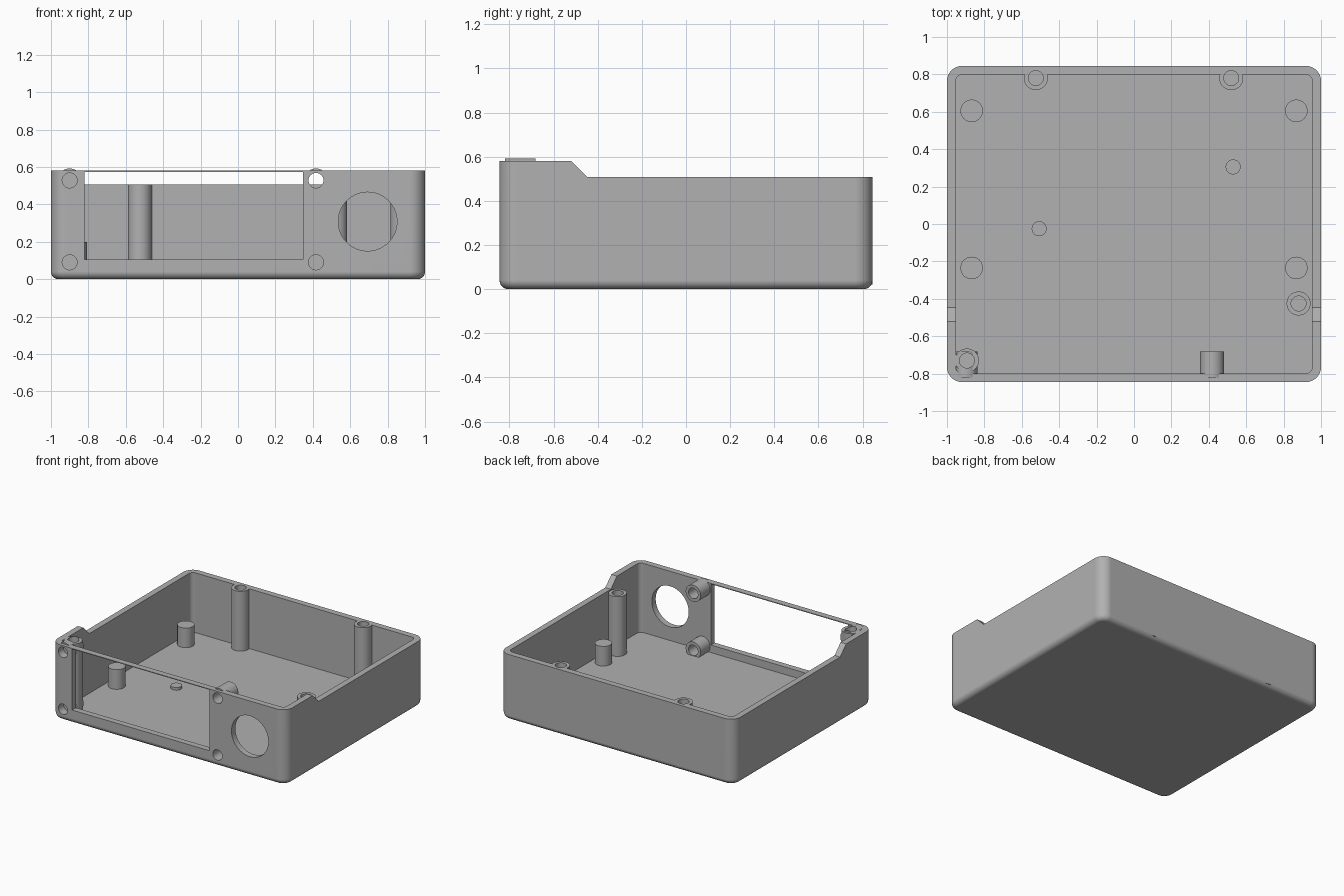
import bpy, bmesh
from math import sin, cos, pi, radians
from mathutils import Matrix

if "Cube" in bpy.data.objects:
    bpy.data.objects.remove(bpy.data.objects["Cube"], do_unlink=True)

GREY = (0.44, 0.44, 0.44, 1)
mat = bpy.data.materials.new("plain grey")
mat.use_nodes = True
mat.diffuse_color = GREY
mat.node_tree.nodes["Principled BSDF"].inputs["Base Color"].default_value = GREY

HX, HY = 1.0, 0.845          # outer half sizes
WALL, FLOOR = 0.047, 0.047
LOW, HIGH = 0.507, 0.58      # rim heights
CORNER, FILLET = 0.08, 0.04
POST_R, HOLE_R = 0.064, 0.04


def finish(name, bm):
    bmesh.ops.recalc_face_normals(bm, faces=bm.faces)
    mesh = bpy.data.meshes.new(name)
    bm.to_mesh(mesh)
    bm.free()
    mesh.materials.append(mat)
    ob = bpy.data.objects.new(name, mesh)
    bpy.context.collection.objects.link(ob)
    return ob


def select(ob):
    bpy.ops.object.select_all(action='DESELECT')
    ob.select_set(True)
    bpy.context.view_layer.objects.active = ob


def smooth(ob):
    select(ob)
    bpy.ops.object.shade_smooth_by_angle(angle=radians(30))


def ring(bm, inset, z, steps=8):
    """Rounded rectangle, inset from the outer outline."""
    r = CORNER - inset
    verts = []
    for k, (sx, sy) in enumerate([(1, 1), (-1, 1), (-1, -1), (1, -1)]):
        for i in range(steps + 1):
            a = (k + i / steps) * pi / 2
            verts.append(bm.verts.new((sx * (HX - CORNER) + r * cos(a),
                                       sy * (HY - CORNER) + r * sin(a), z)))
    return verts


def cylinder(name, x, y, z, r, length, along_y=False, segments=40):
    """Upright from z, or running towards +y from y."""
    bm = bmesh.new()
    bmesh.ops.create_cone(bm, cap_ends=True, segments=segments, radius1=r, radius2=r,
                          depth=length, matrix=Matrix.Translation((0, 0, length / 2)))
    if along_y:
        bm.transform(Matrix.Rotation(-pi / 2, 4, 'X'))
    bm.transform(Matrix.Translation((x, y, z)))
    return finish(name, bm)


def prism(name, points, x0, x1):
    """Side outline (y, z) extruded along x."""
    bm = bmesh.new()
    face = bm.faces.new([bm.verts.new((x0, y, z)) for y, z in points])
    ext = bmesh.ops.extrude_face_region(bm, geom=[face])
    moved = [v for v in ext["geom"] if isinstance(v, bmesh.types.BMVert)]
    bmesh.ops.translate(bm, verts=moved, vec=(x1 - x0, 0, 0))
    return finish(name, bm)


def combine(target, tool, operation):
    mod = target.modifiers.new("combine", 'BOOLEAN')
    mod.operation, mod.solver, mod.object = operation, 'EXACT', tool
    select(target)
    bpy.ops.object.modifier_apply(modifier=mod.name)
    bpy.data.objects.remove(tool, do_unlink=True)


# Open tray: filleted bottom, outer wall, rim, inner wall and floor
bm = bmesh.new()
levels = [(FILLET * (1 - sin(a)), FILLET * (1 - cos(a)))
          for a in [i * pi / 12 for i in range(7)]]
levels += [(0, HIGH), (WALL, HIGH), (WALL, FLOOR)]
rings = [ring(bm, inset, z) for inset, z in levels]
for lower, upper in zip(rings, rings[1:]):
    n = len(lower)
    for i in range(n):
        j = (i + 1) % n
        bm.faces.new((lower[i], lower[j], upper[j], upper[i]))
bm.faces.new(rings[0])
bm.faces.new(rings[-1])
case = finish("open_case", bm)

# Lowered rim behind the raised front
combine(case, prism("rim_cutter", [(-0.62, 0.68), (-0.447, LOW), (1, LOW), (1, 0.68)],
                    -1.2, 1.2), 'DIFFERENCE')

# Screw posts and front screw bosses
posts = [(-0.525, 0.78, LOW), (0.52, 0.78, LOW), (0.88, -0.425, LOW), (-0.893, -0.73, HIGH)]
bosses = [(x, z) for x in (-0.9, 0.417) for z in (0.09, 0.528)]
for x, y, top in posts:
    combine(case, cylinder("post", x, y, 0.02, POST_R, top - 0.02), 'UNION')
for x, z in bosses:
    combine(case, cylinder("boss", x, -0.82, z, POST_R, 0.137, True), 'UNION')

# Front window and round opening
combine(case, prism("window_cutter", [(-1, 0.105), (-0.78, 0.105), (-0.78, 0.574),
                                      (-1, 0.574)], -0.822, 0.347), 'DIFFERENCE')
combine(case, cylinder("round_cutter", 0.693, -1, 0.308, 0.157, 0.25, True, 64), 'DIFFERENCE')

# Screw holes; those on the -x side stop at the corner post
for x, y, top in posts:
    combine(case, cylinder("hole", x, y, 0.06, HOLE_R, 0.6), 'DIFFERENCE')
for x, z in bosses:
    depth = 0.22 if x < 0 else 0.4
    combine(case, cylinder("hole", x, -1, z, HOLE_R, depth, True), 'DIFFERENCE')
smooth(case)
weighted = case.modifiers.new("even shading", 'WEIGHTED_NORMAL')
weighted.keep_sharp = True

# Board supports and low locating discs on the floor
for side, x in (("right", -0.868), ("left", 0.868)):
    for end, y in (("front", -0.235), ("back", 0.605)):
        smooth(cylinder(f"{end}_{side}_support", x, y, 0.03, 0.06, 0.168))
for name, x, y in (("right_disc", -0.507, -0.025), ("left_disc", 0.53, 0.305)):
    smooth(cylinder(name, x, y, 0.03, 0.04, 0.038))
